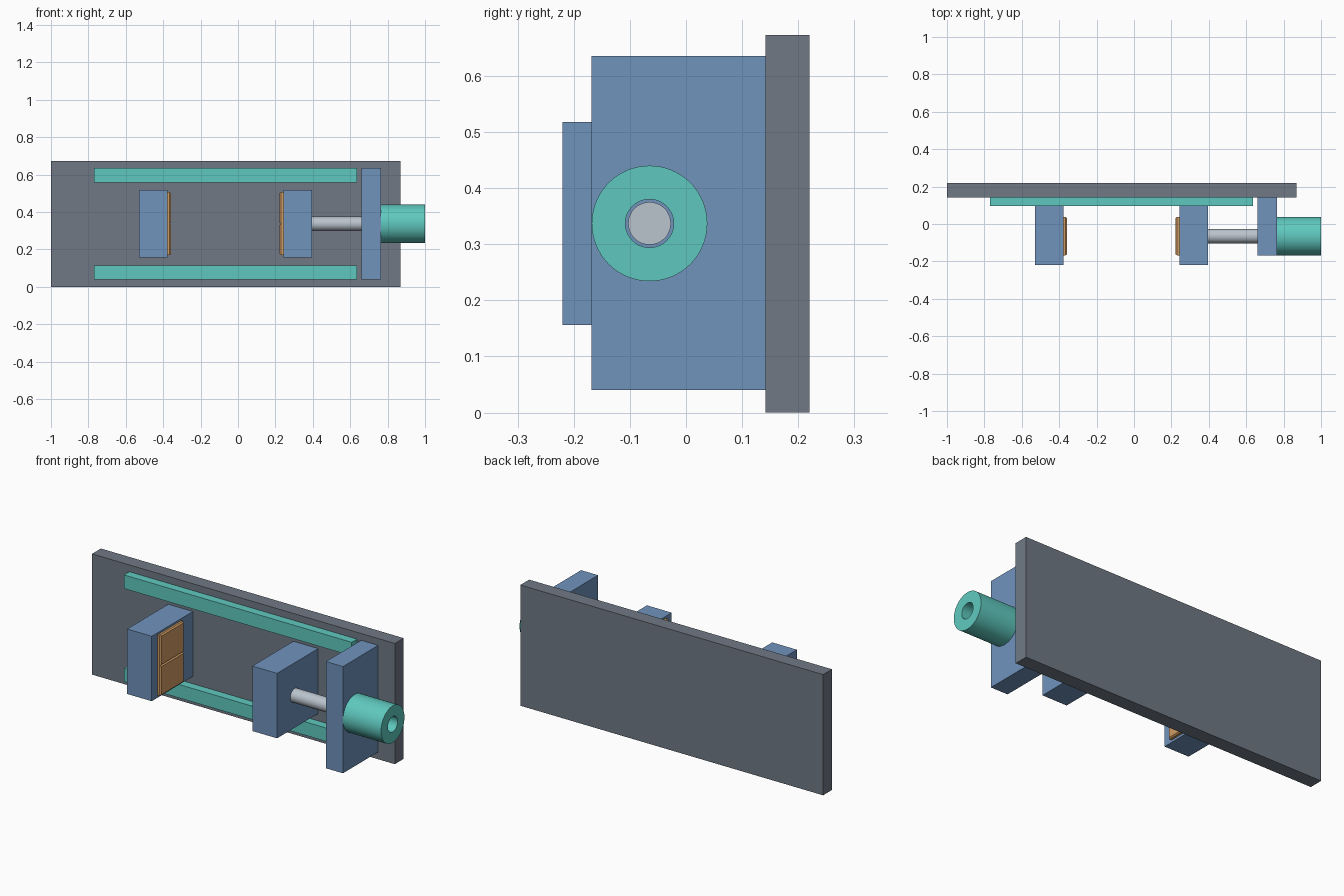
import bpy, bmesh, math
from mathutils import Matrix

if "Cube" in bpy.data.objects:
    bpy.data.objects.remove(bpy.data.objects["Cube"])


def lin(c):
    c /= 255
    return c / 12.92 if c <= 0.04045 else ((c + 0.055) / 1.055) ** 2.4


def mat(name, r, g, b):
    m = bpy.data.materials.new(name)
    m.diffuse_color = (lin(r), lin(g), lin(b), 1)
    m.use_nodes = True
    m.node_tree.nodes["Principled BSDF"].inputs["Base Color"].default_value = m.diffuse_color
    return m


GREY = mat("plate grey", 112, 121, 133)
BLUE = mat("steel blue", 112, 147, 188)
TEAL = mat("teal", 95, 201, 191)
ORANGE = mat("pad orange", 208, 155, 98)
SILVER = mat("rod silver", 186, 195, 205)


def finish(bm, name, material):
    bmesh.ops.recalc_face_normals(bm, faces=bm.faces[:])
    me = bpy.data.meshes.new(name)
    bm.to_mesh(me)
    bm.free()
    ob = bpy.data.objects.new(name, me)
    bpy.context.collection.objects.link(ob)
    me.materials.append(material)
    return ob


def box_bm(x, y, z):
    bm = bmesh.new()
    size = Matrix.Diagonal((x[1] - x[0], y[1] - y[0], z[1] - z[0], 1))
    mid = Matrix.Translation((sum(x) / 2, sum(y) / 2, sum(z) / 2))
    bmesh.ops.create_cube(bm, size=1, matrix=mid @ size)
    return bm


def box(name, x, y, z, material):
    return finish(box_bm(x, y, z), name, material)


AXIS_Y, AXIS_Z = -0.065, 0.337


def lathe(name, profile, material, closed, n=64):
    """Spin (x, radius) points about the screw axis."""
    bm = bmesh.new()
    rings = [[bm.verts.new((x, AXIS_Y + r * math.cos(2 * math.pi * i / n),
                            AXIS_Z + r * math.sin(2 * math.pi * i / n)))
              for i in range(n)] for x, r in profile]
    pairs = list(zip(rings, rings[1:]))
    if closed:
        pairs.append((rings[-1], rings[0]))
    else:
        bm.faces.new(rings[0])
        bm.faces.new(rings[-1])
    for a, b in pairs:
        for i in range(n):
            j = (i + 1) % n
            bm.faces.new((a[i], a[j], b[j], b[i]))
    ob = finish(bm, name, material)
    bpy.ops.object.select_all(action='DESELECT')
    ob.select_set(True)
    bpy.context.view_layer.objects.active = ob
    bpy.ops.object.shade_smooth_by_angle(angle=math.radians(30))


# Back plate and the two guide rails
box("back_plate", (-1, 0.868), (0.142, 0.22), (0, 0.673), GREY)
for name, z in (("lower_rail", (0.04, 0.115)), ("upper_rail", (0.559, 0.635))):
    box(name, (-0.77, 0.635), (0.095, 0.142), z, TEAL)

# Jaws and the end bracket
box("fixed_jaw", (-0.53, -0.378), (-0.22, 0.142), (0.156, 0.518), BLUE)
box("moving_jaw", (0.242, 0.395), (-0.22, 0.142), (0.156, 0.518), BLUE)
box("end_bracket", (0.66, 0.765), (-0.168, 0.142), (0.04, 0.635), BLUE)

# Jaw pads: two chamfered panels each, leaving a V groove between them
for side, face_x, d in (("fixed", -0.378, 1), ("moving", 0.242, -1)):
    for part, z in (("lower", (0.169, 0.337)), ("upper", (0.337, 0.507))):
        bm = box_bm(sorted((face_x, face_x + d * 0.011)), (-0.168, 0.038), z)
        bm.normal_update()
        front = [f for f in bm.faces if f.normal.x * d > 0.9]
        bmesh.ops.inset_region(bm, faces=front, thickness=0.008, depth=0.008)
        finish(bm, f"{side}_pad_{part}", ORANGE)

# Screw rod and the hollow drive collar
lathe("screw_rod", [(0.395, 0.038), (0.78, 0.038)], SILVER, False)
lathe("drive_collar", [(0.765, 0.103), (1.0, 0.103), (1.0, 0.043), (0.765, 0.043)],
      TEAL, True)
